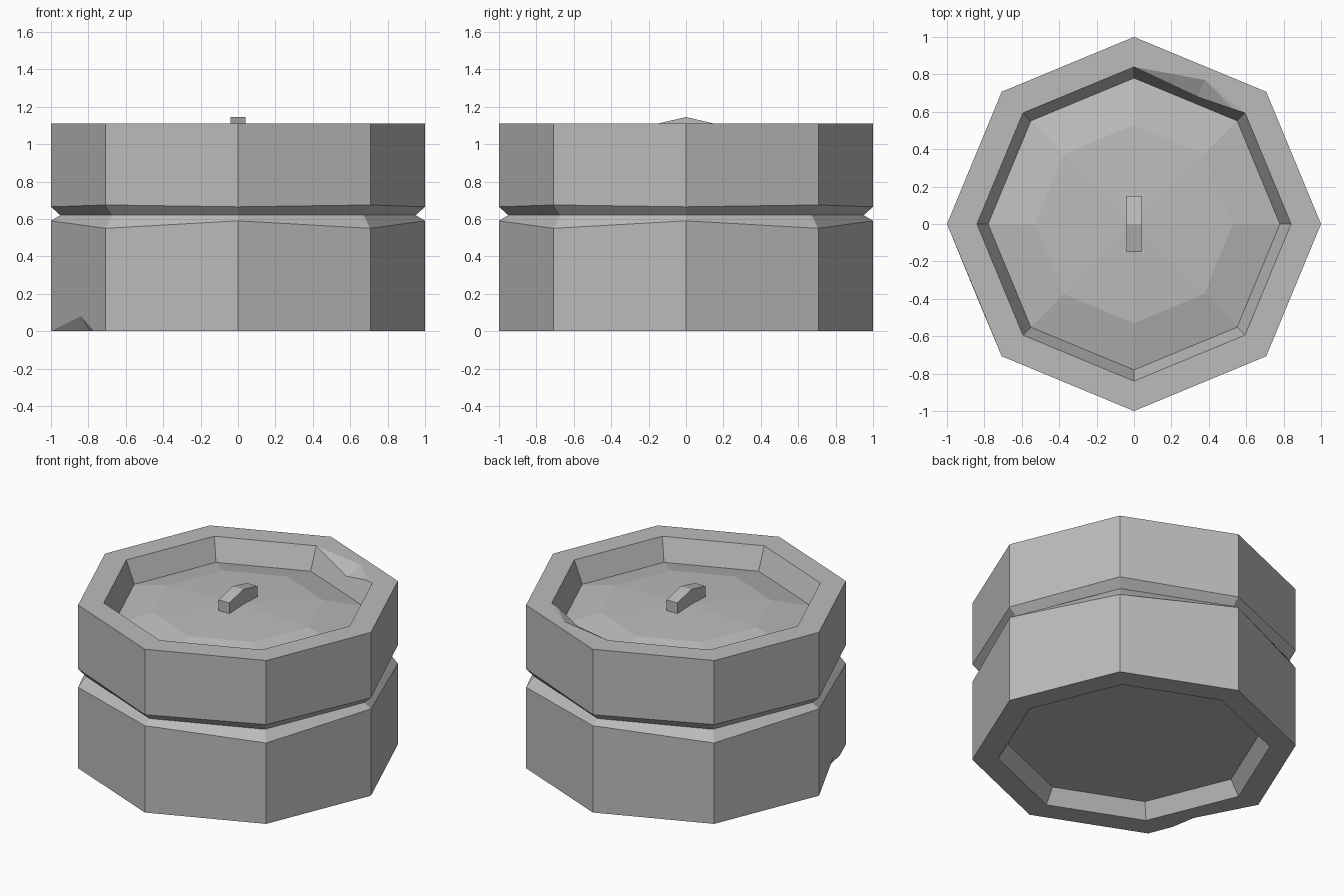
import bpy
import bmesh
from math import cos, sin, pi

cube = bpy.data.objects.get("Cube")
if cube:
    bpy.data.objects.remove(cube)

stone = bpy.data.materials.new("grey stone")
stone.use_nodes = True
GREY = (0.5, 0.5, 0.5, 1)
stone.diffuse_color = GREY
stone.node_tree.nodes["Principled BSDF"].inputs["Base Color"].default_value = GREY

SIDES = 8


def finish(bm, name):
    bmesh.ops.recalc_face_normals(bm, faces=bm.faces)
    mesh = bpy.data.meshes.new(name)
    bm.to_mesh(mesh)
    bm.free()
    mesh.materials.append(stone)
    obj = bpy.data.objects.new(name, mesh)
    bpy.context.collection.objects.link(obj)
    return obj


# Octagonal drum: radius, height at even corners, height at odd corners
profile = [
    (0.78, 0.10, 0.10), (0.84, 0, 0), (1, 0, 0),
    (1, 0.59, 0.55), (0.95, 0.62, 0.62), (1, 0.665, 0.675),
    (1, 1.11, 1.11), (0.84, 1.11, 1.11), (0.78, 0.96, 0.96),
    (0.53, 1.02, 1.02),
]
BOTTOM_INNER, BOTTOM_OUTER, RIM_OUTER, RIM_INNER, FLOOR = 1, 2, 6, 7, 8
bm = bmesh.new()
rings = []
for r, even, odd in profile:
    rings.append([bm.verts.new((r * cos(i * pi / 4), r * sin(i * pi / 4),
                                odd if i % 2 else even)) for i in range(SIDES)])

# Corner of the chip in the rim, and of the chip in the foot
rim_back = bm.verts.new((0.38, 0.77, 1.11))
rim_low = bm.verts.new((0.34, 0.68, 1.055))
rim_end = bm.verts.new((0.53, 0.615, 1.105))
foot_top = bm.verts.new((-0.84, -0.39, 0.08))
foot_end = bm.verts.new((-0.77, -0.55, 0))
foot_in = bm.verts.new((-0.80, -0.38, 0))

for k in range(len(rings) - 1):
    for i in range(SIDES):
        j = (i + 1) % SIDES
        a, b = rings[k][i], rings[k][j]
        c, d = rings[k + 1][j], rings[k + 1][i]
        if i == 1 and k == RIM_OUTER:
            bm.faces.new((a, b, c, rim_back, d))
        elif i == 1 and k == RIM_INNER:
            bm.faces.new((a, rim_end, rim_low, b, c, d))
            bm.faces.new((b, rim_low, rim_back))
            bm.faces.new((rim_back, rim_low, rim_end))
            bm.faces.new((rim_back, rim_end, a))
        elif i == 4 and k == BOTTOM_INNER:
            bm.faces.new((a, b, c, foot_end, foot_in, d))
        elif i == 4 and k == BOTTOM_OUTER:
            bm.faces.new((a, foot_top, foot_end, b, c, d))
            bm.faces.new((a, foot_in, foot_top))
            bm.faces.new((foot_in, foot_end, foot_top))
        else:
            bm.faces.new((a, b, c, d))

# Shallow cones closing the underside and the sunken lid
for ring, z in ((rings[0], 0.115), (rings[-1], 1.045)):
    tip = bm.verts.new((0, 0, z))
    for i in range(SIDES):
        bm.faces.new((ring[i], ring[(i + 1) % SIDES], tip))
finish(bm, "octagonal_drum")

# Peaked handle bar in the middle of the lid
bm = bmesh.new()
outline = [(-0.15, 1.03), (0.15, 1.03), (0.15, 1.11), (0, 1.145), (-0.15, 1.11)]
side = bm.faces.new([bm.verts.new((-0.04, y, z)) for y, z in outline])
moved = bmesh.ops.extrude_face_region(bm, geom=[side])["geom"]
bmesh.ops.translate(bm, vec=(0.08, 0, 0),
                    verts=[v for v in moved if isinstance(v, bmesh.types.BMVert)])
finish(bm, "lid_handle")
